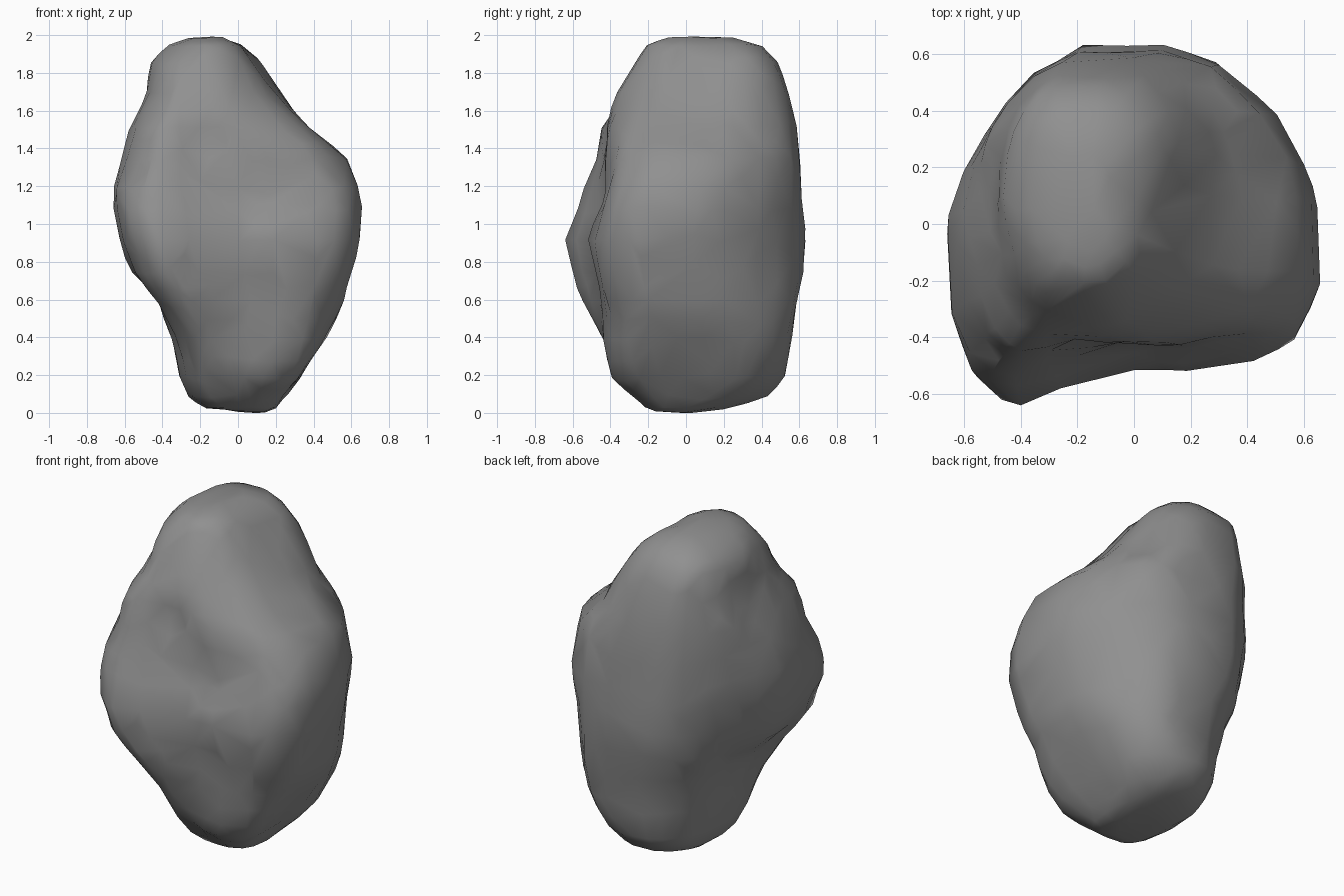
import bpy
import bmesh
from math import copysign, hypot
from mathutils import Vector, noise

default = bpy.data.objects.get("Cube")
if default:
    bpy.data.objects.remove(default, do_unlink=True)


def make_material(name, color):
    mat = bpy.data.materials.new(name)
    mat.use_nodes = True
    mat.diffuse_color = color
    mat.node_tree.nodes["Principled BSDF"].inputs["Base Color"].default_value = color
    return mat


# Plan outline of the boulder: blunt front, rounded back, front ridge on one side
OUTLINE = [
    (.66, -.25), (.58, -.41), (.44, -.48), (.17, -.51), (0, -.5), (-.28, -.58),
    (-.42, -.63), (-.5, -.61), (-.58, -.54), (-.64, -.37), (-.66, -.1), (-.66, 0),
    (-.6, .17), (-.52, .3), (-.45, .42), (-.35, .54), (-.2, .63), (.1, .63),
    (.3, .58), (.5, .38), (.6, .2), (.65, .05),
]

# Section extents: height, left and right x, front and back y, roundness
SECTIONS = [
    (.01, -.02, .15, -.16, .04, 1),
    (.03, -.18, .21, -.22, .22, 1),
    (.09, -.26, .26, -.29, .44, 1),
    (.2, -.31, .34, -.4, .53, .9),
    (.4, -.35, .47, -.48, .56, .5),
    (.6, -.42, .57, -.55, .59, .2),
    (.75, -.56, .61, -.6, .62, 0),
    (.92, -.63, .65, -.64, .63, 0),
    (1.08, -.66, .66, -.58, .62, 0),
    (1.2, -.66, .64, -.54, .61, 0),
    (1.35, -.62, .59, -.5, .6, .3),
    (1.52, -.58, .38, -.48, .59, .5),
    (1.7, -.49, .21, -.38, .55, .8),
    (1.86, -.46, .1, -.27, .49, 1),
    (1.95, -.36, .02, -.21, .41, 1),
    (1.99, -.26, -.08, -.1, .25, 1),
]

# Hollows and bumps: centre, radius, inward depth
DENTS = [
    ((.2, -.4, 1.68), .35, .025),
    ((-.18, -.46, 1.45), .13, .05),
    ((.1, -.53, 1.15), .16, .025),
    ((-.42, -.3, 1.62), .2, .02),
    ((.6, .05, .85), .2, .015),
    ((-.12, -.38, .16), .16, .03),
    ((-.53, .1, 1.55), .22, .035),
    ((.15, .36, 1.78), .36, -.045),
    ((-.42, -.44, .62), .3, -.04),
    ((-.3, .38, .55), .32, -.045),
    ((.28, -.34, .25), .32, -.045),
    ((.32, .4, .35), .32, -.03),
    ((.55, -.32, 1.38), .2, .02),
]


def plan_point(x, y, roundness):
    """Unit outline point, blended towards a soft rounded square."""
    x, y = x / .66, y / .63
    length = hypot(x, y)
    rx, ry = (copysign(abs(c / length) ** .82, c) for c in (x, y))
    return x + (rx - x) * roundness, y + (ry - y) * roundness


def loft(name):
    bm = bmesh.new()
    rings = []
    for z, x0, x1, y0, y1, roundness in SECTIONS:
        cx, cy, hx, hy = (x0 + x1) / 2, (y0 + y1) / 2, (x1 - x0) / 2, (y1 - y0) / 2
        plan = [plan_point(x, y, roundness) for x, y in OUTLINE]
        rings.append([bm.verts.new((cx + hx * x, cy + hy * y, z)) for x, y in plan])
    count = len(OUTLINE)
    for low, high in zip(rings, rings[1:]):
        for i in range(count):
            j = (i + 1) % count
            bm.faces.new((low[i], low[j], high[j], high[i]))
    # Fan caps close the ends
    for ring in (rings[0], rings[-1]):
        bmesh.ops.poke(bm, faces=[bm.faces.new(ring)])
    bmesh.ops.recalc_face_normals(bm, faces=bm.faces)
    bmesh.ops.subdivide_edges(bm, edges=bm.edges, cuts=1, use_grid_fill=True)
    bmesh.ops.smooth_vert(bm, verts=bm.verts, factor=.3,
                          use_axis_x=True, use_axis_y=True, use_axis_z=True)

    # Weathered surface: dents plus gentle lumps
    bm.normal_update()
    for v in bm.verts:
        push = noise.noise(v.co * 5) * .012
        for centre, radius, depth in DENTS:
            d = (v.co - Vector(centre)).length / radius
            if d < 1:
                push -= depth * (1 - d * d) ** 2
        v.co += v.normal * push
    # Rest on the ground
    low = min(v.co.z for v in bm.verts)
    bmesh.ops.translate(bm, verts=bm.verts, vec=(0, 0, -low))

    mesh = bpy.data.meshes.new(name)
    bm.to_mesh(mesh)
    bm.free()
    obj = bpy.data.objects.new(name, mesh)
    bpy.context.collection.objects.link(obj)
    return obj


boulder = loft("boulder")
boulder.data.materials.append(make_material("stone grey", (.28, .28, .28, 1)))

# Irregular chipped facets
chips = boulder.modifiers.new("chips", 'DECIMATE')
chips.ratio = .35
bpy.context.view_layer.objects.active = boulder
boulder.select_set(True)
bpy.ops.object.modifier_apply(modifier=chips.name)
bpy.ops.object.shade_smooth_by_angle(angle=.6)
